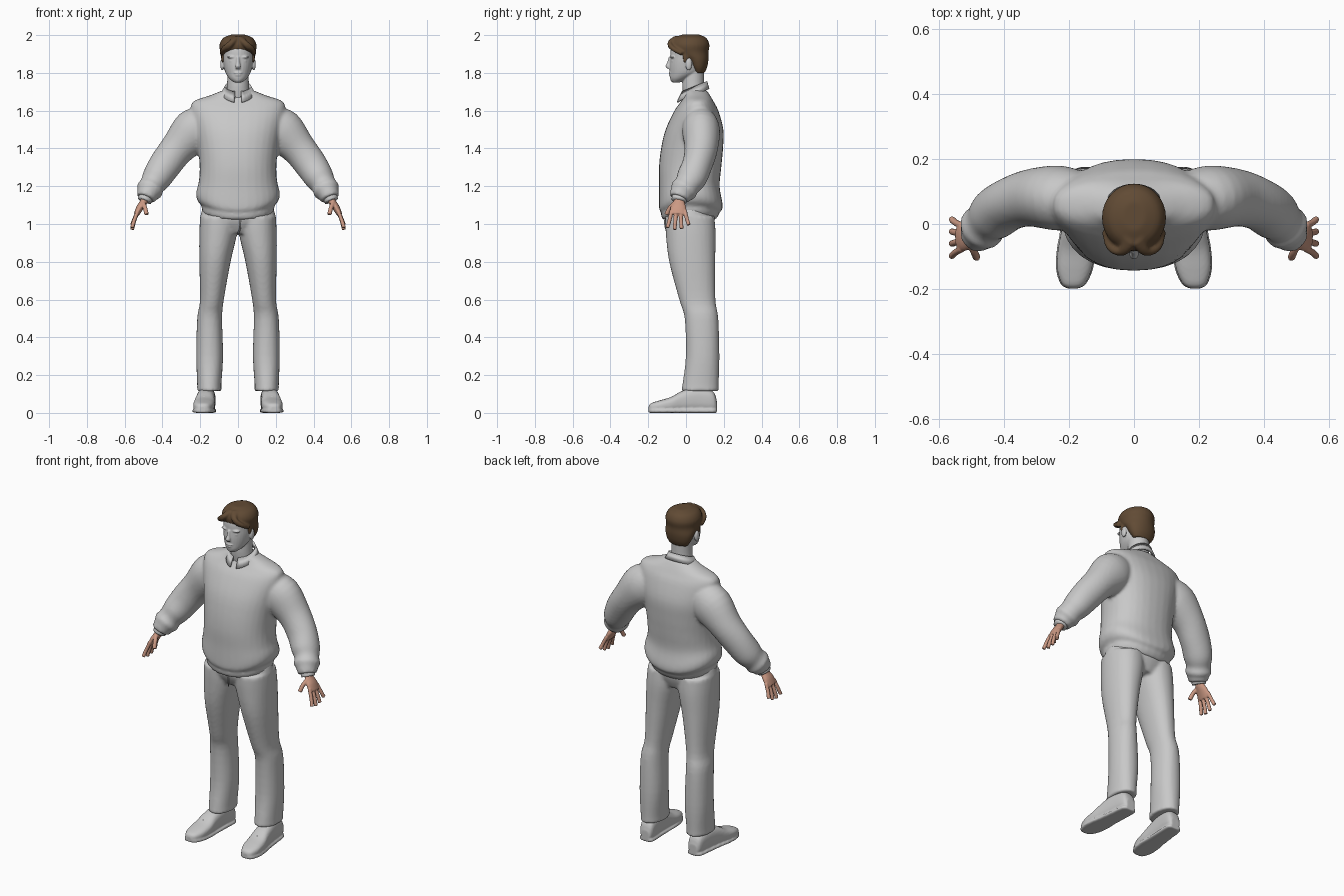
import bpy, bmesh, math
from mathutils import Vector, Matrix

old = bpy.data.objects.get("Cube")
if old:
    bpy.data.objects.remove(old, do_unlink=True)

X, Y, Z = Vector((1, 0, 0)), Vector((0, 1, 0)), Vector((0, 0, 1))


def material(name, color):
    mat = bpy.data.materials.new(name)
    mat.use_nodes = True
    mat.diffuse_color = color
    mat.node_tree.nodes["Principled BSDF"].inputs["Base Color"].default_value = color
    return mat


grey = material("plain grey", (.58, .58, .58, 1))
skin = material("skin", (.6, .32, .23, 1))
brown = material("hair brown", (.12, .07, .035, 1))


def spline(rows, steps=4):
    """Smoothly interpolate rows of numbers."""
    out = []
    for i in range(len(rows) - 1):
        a, b, c, d = (rows[max(i - 1, 0)], rows[i], rows[i + 1],
                      rows[min(i + 2, len(rows) - 1)])
        for s in range(steps):
            t = s / steps
            out.append([q + t / 2 * (r - p + t * (2 * p - 5 * q + 4 * r - e
                        + t * (3 * (q - r) + e - p)))
                        for p, q, r, e in zip(a, b, c, d)])
    out.append(list(rows[-1]))
    return out


def loft(bm, rows, ref=X, axis=None, power=1, sides=32):
    """Closed skin over sections (x, y, z, radius along ref, other radius)."""
    rows = spline(rows)
    points = [Vector(r[:3]) for r in rows]
    rings = []
    for i, row in enumerate(rows):
        way = axis or (points[min(i + 1, len(rows) - 1)] - points[max(i - 1, 0)]).normalized()
        u = (ref - way * ref.dot(way)).normalized()
        v = way.cross(u)
        ring = []
        for k in range(sides):
            a = math.tau * k / sides
            c, s = math.cos(a), math.sin(a)
            c = math.copysign(abs(c) ** power, c)
            s = math.copysign(abs(s) ** power, s)
            ring.append(bm.verts.new(points[i] + u * c * row[3] + v * s * row[4]))
        rings.append(ring)
    for lo, hi in zip(rings, rings[1:]):
        for k in range(sides):
            n = (k + 1) % sides
            bm.faces.new((lo[k], lo[n], hi[n], hi[k]))
    bm.faces.new(rings[0][::-1])
    bm.faces.new(rings[-1])


def column(bm, rows, power=1):
    """Upright centred loft from rows (z, y, half width, half depth)."""
    loft(bm, [(0, y, z, rx, ry) for z, y, rx, ry in rows], X, Z, power)


def tube(bm, points, radius):
    loft(bm, [(*p, radius, radius) for p in points], Y, sides=12)


def blob(bm, place, size):
    bmesh.ops.create_uvsphere(bm, u_segments=20, v_segments=12, radius=1,
                              matrix=Matrix.Translation(place) @ Matrix.Diagonal((*size, 1)))


def part(name, bm, mat, voxel=0, mirror=False, relax=3):
    bmesh.ops.recalc_face_normals(bm, faces=bm.faces)
    mesh = bpy.data.meshes.new(name)
    bm.to_mesh(mesh)
    bm.free()
    mesh.materials.append(mat)
    mesh.shade_smooth()
    ob = bpy.data.objects.new(name, mesh)
    bpy.context.collection.objects.link(ob)
    if mirror:
        ob.modifiers.new("Mirror", "MIRROR").use_mirror_merge = False
    if voxel:
        mod = ob.modifiers.new("Blend", "REMESH")
        mod.mode, mod.voxel_size, mod.use_smooth_shade = "VOXEL", voxel, True
        mod = ob.modifiers.new("Relax", "SMOOTH")
        mod.factor, mod.iterations = .5, relax
    return ob


# Sweater: torso with a drooping hem, blended with both sleeves
bm = bmesh.new()
column(bm, [(1.02, .015, .185, .138), (1.045, .02, .192, .152), (1.06, .022, .192, .153),
            (1.075, .025, .212, .166), (1.11, .025, .222, .168), (1.2, .018, .208, .16),
            (1.3, .022, .203, .165), (1.4, .032, .212, .164), (1.5, .045, .23, .153),
            (1.6, .055, .25, .116), (1.65, .06, .235, .085), (1.68, .06, .15, .068),
            (1.71, .05, .075, .058)], power=.88)
for v in bm.verts:
    v.co.z += .04 * min(1, max(0, (1.28 - v.co.z) / .15)) * (v.co.x / .2) ** 2
sleeve = [(.17, .07, 1.53, .09, .1), (.235, .08, 1.49, .1, .118), (.32, .08, 1.4, .088, .092),
          (.385, .06, 1.315, .08, .086), (.43, .03, 1.245, .08, .078),
          (.455, .005, 1.205, .068, .066), (.468, -.012, 1.18, .073, .071),
          (.478, -.025, 1.16, .061, .058), (.489, -.036, 1.135, .054, .05)]
for side in (1, -1):
    loft(bm, [(side * r[0], *r[1:]) for r in sleeve], Y)
part("sweater", bm, grey, .01)

# Trousers: hips blended with two legs
bm = bmesh.new()
column(bm, [(1.1, .02, .18, .13), (1.02, .02, .198, .132), (.95, .025, .12, .1)])
leg = [(.1, .02, 1.04, .1, .13), (.105, .025, .95, .1, .132), (.122, .033, .8, .083, .122),
       (.138, .06, .6, .063, .096), (.15, .082, .5, .066, .089), (.15, .088, .3, .071, .089),
       (.152, .077, .15, .064, .096), (.152, .075, .115, .066, .099)]
for side in (1, -1):
    loft(bm, [(side * r[0], *r[1:]) for r in leg], X, Z, .92)
part("trousers", bm, grey, .01)

# Fly seam
bm = bmesh.new()
tube(bm, [(.012, -.113, 1.02), (.012, -.108, .98), (0, -.09, .95)], .004)
part("trouser_fly", bm, grey)

# Shoes: upper, sole, heel and laces
profile = [(.163, .026, .06), (.14, .042, .11), (.06, .046, .13), (-.02, .05, .11),
           (-.08, .056, .078), (-.14, .053, .06), (-.185, .035, .045), (-.198, .014, .03)]
bm = bmesh.new()
loft(bm, [(.172 - .08 * y, y, h / 2 + .006, w, h / 2) for y, w, h in profile], X, -Y, .75)
loft(bm, [(.172 - .08 * y, y, .011, w + .004, .011) for y, w, h in profile], X, -Y, .5)
part("shoes", bm, grey, .006, True, 2)
bm = bmesh.new()
for y in (-.03, -.05, -.07):
    z = .125 + y * .5
    tube(bm, [(.15 - .08 * y, y, z - .015), (.174 - .08 * y, y, z - .005),
              (.2 - .08 * y, y, z - .015)], .005)
part("shoe_laces", bm, grey, 0, True)

# Hands: flat palm, four spread fingers and a thumb
bm = bmesh.new()
loft(bm, [(.485, -.035, 1.16, .025, .022), (.497, -.036, 1.12, .028, .02),
          (.52, -.04, 1.085, .042, .019), (.538, -.043, 1.05, .042, .015)], Y)
for i, drop in enumerate((.075, .085, .08, .06)):
    y = -.077 + .024 * i
    spread = -.022 + .014 * i
    tube(bm, [(.53, y, 1.07), (.55, y + spread / 2, 1.055 - drop / 2),
              (.561, y + spread, 1.055 - drop)], .0105)
tube(bm, [(.505, -.055, 1.115), (.492, -.085, 1.085), (.484, -.104, 1.05)], .012)
part("hands", bm, skin, .004, True, 2)

# Shirt cuffs
bm = bmesh.new()
loft(bm, [(.482, -.03, 1.155, .042, .04), (.495, -.038, 1.122, .04, .037)], Y)
part("shirt_cuffs", bm, grey, 0, True)

# Head and neck with facial features
bm = bmesh.new()
column(bm, [(1.66, .048, .064, .06), (1.73, .038, .058, .058), (1.83, .04, .056, .056)])
column(bm, [(1.75, -.052, .022, .022), (1.77, -.032, .046, .052), (1.8, -.004, .066, .082),
            (1.84, .004, .076, .091), (1.88, .01, .081, .094), (1.93, .015, .081, .094),
            (1.97, .015, .06, .07)])
loft(bm, [(0, -.079, 1.885, .009, .012), (0, -.088, 1.855, .01, .012),
          (0, -.095, 1.835, .014, .014), (0, -.088, 1.822, .012, .01)], X, -Z)
blob(bm, (0, -.08, 1.8), (.024, .012, .005))
blob(bm, (0, -.078, 1.788), (.02, .012, .006))
blob(bm, (0, -.064, 1.763), (.022, .018, .012))
for side in (1, -1):
    blob(bm, (side * .033, -.07, 1.884), (.026, .014, .007))
    blob(bm, (side * .032, -.068, 1.863), (.014, .009, .007))
    blob(bm, (side * .084, .014, 1.845), (.01, .018, .032))
part("head", bm, grey, .004, relax=2)

# Hair: cap with a parted fringe and sideburns
bm = bmesh.new()
column(bm, [(1.8, .07, .058, .028), (1.83, .066, .076, .046), (1.87, .055, .088, .064),
            (1.91, .025, .094, .094), (1.95, .02, .098, .104), (1.985, .022, .078, .085),
            (2.003, .025, .035, .045)])
for side in (1, -1):
    for start, end in ((.006, .068), (.012, .08), (.02, .086)):
        low = 1.99 - end
        tube(bm, [(side * start, -.06 + start, 1.985), (side * end * .45, -.084, 1.96),
                  (side * end * .85, -.07, 1.93), (side * end, .09 - 2 * end + .06, low)], .013)
    blob(bm, (side * .08, -.002, 1.885), (.009, .016, .035))
part("hair", bm, brown, .006)

# Shirt collar: folded band open at the throat
bm = bmesh.new()
loops = []
count = 32
for i in range(count + 1):
    a = -math.pi / 2 + .22 + (math.tau - .44) * i / count
    c, s = math.cos(a), math.sin(a)
    front = (1 - s) / 2
    top = 1.757 - .055 * front
    loops.append([bm.verts.new(p) for p in (
        (c * .066, .042 + s * .064, top - .03),
        (c * .07, .044 + s * .068, top),
        (c * .092, .044 + s * (.08 + .016 * front), top - .042 - .016 * front ** 6))])
for a, b in zip(loops, loops[1:]):
    for k in range(2):
        bm.faces.new((a[k], b[k], b[k + 1], a[k + 1]))
collar = part("shirt_collar", bm, grey)
collar.modifiers.new("Thickness", "SOLIDIFY").thickness = .009
